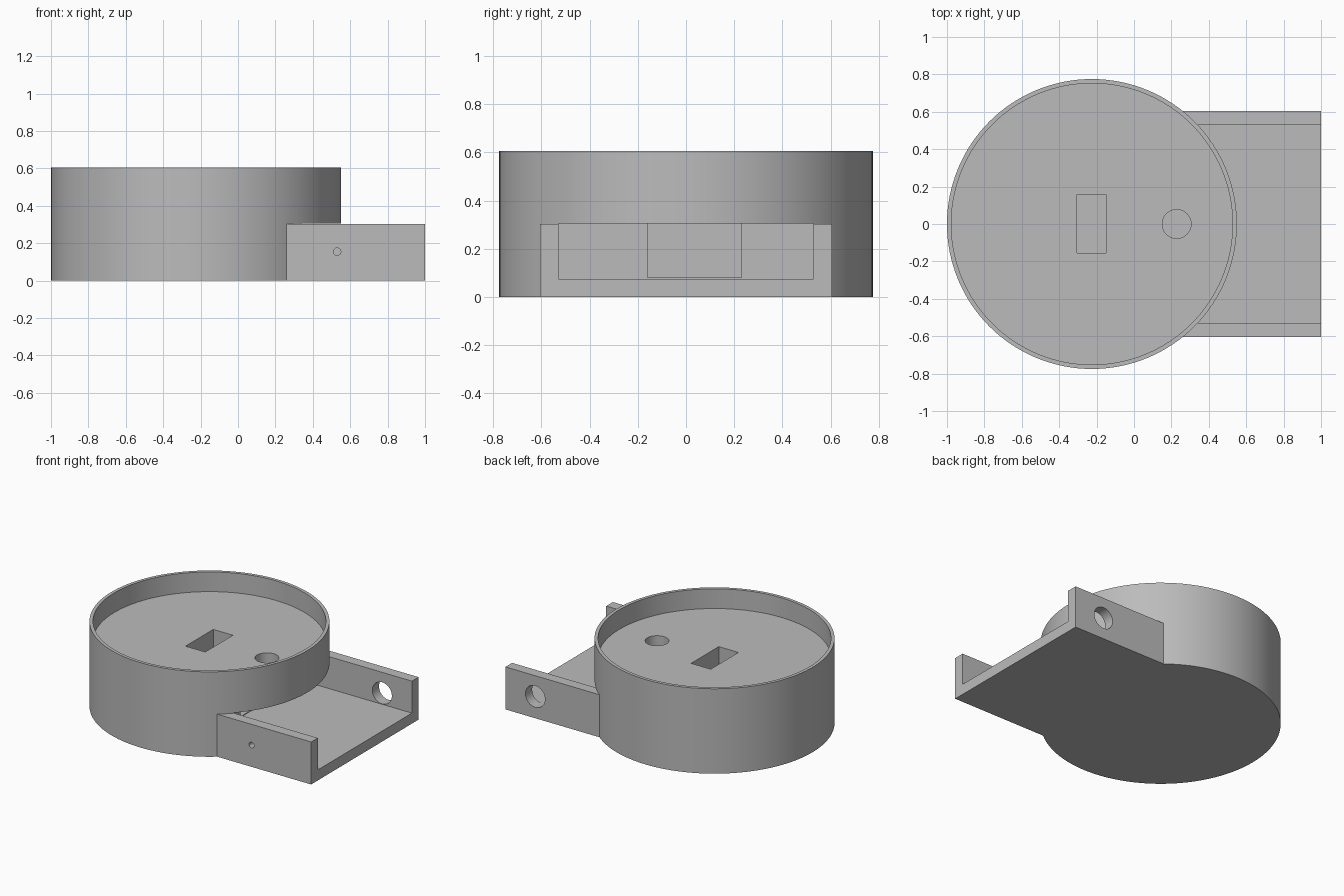
import bpy
import math

cube = bpy.data.objects.get("Cube")
if cube:
    bpy.data.objects.remove(cube, do_unlink=True)

# Single plain grey
grey = bpy.data.materials.new("plain grey")
grey.use_nodes = True
colour = (0.5, 0.5, 0.5, 1)
grey.diffuse_color = colour
grey.node_tree.nodes["Principled BSDF"].inputs["Base Color"].default_value = colour


def box(name, x, y, z):
    """Box spanning the given (low, high) ranges."""
    spans = (x, y, z)
    bpy.ops.mesh.primitive_cube_add(size=1, location=[sum(s) / 2 for s in spans])
    ob = bpy.context.object
    ob.name = name
    ob.scale = [s[1] - s[0] for s in spans]
    bpy.ops.object.transform_apply(location=True, rotation=True, scale=True)
    return ob


def rod(name, radius, length, centre, sides, lying=False):
    """Cylinder standing along z, or lying along y."""
    bpy.ops.mesh.primitive_cylinder_add(
        vertices=sides, radius=radius, depth=length, location=centre,
        rotation=(math.pi / 2 if lying else 0, 0, 0))
    ob = bpy.context.object
    ob.name = name
    bpy.ops.object.transform_apply(location=True, rotation=True, scale=True)
    return ob


def combine(body, tool, operation):
    """Apply a boolean to the body and discard the tool."""
    bpy.context.view_layer.objects.active = body
    mod = body.modifiers.new(operation, 'BOOLEAN')
    mod.object = tool
    mod.operation = operation
    mod.solver = 'EXACT'
    bpy.ops.object.modifier_apply(modifier=mod.name)
    bpy.data.objects.remove(tool, do_unlink=True)


CX, R, H = -0.225, 0.775, 0.605      # drum centre, radius, height
DECK = 0.465                         # floor of the top recess
TRAY = 0.303                         # tray wall height

# Round drum joined to the side tray
body = rod("drum_with_tray", R, H, (CX, 0, H / 2), 128)
combine(body, box("tray", (0, 1), (-0.605, 0.605), (0, TRAY)), 'UNION')

cutters = [
    # Shallow recess in the top of the drum
    rod("recess", R - 0.023, 0.4, (CX, 0, DECK + 0.2), 128),
    # Tray channel running under the drum, and the pocket behind it
    box("channel", (0.13, 1.1), (-0.53, 0.53), (0.075, 0.306)),
    box("pocket", (-0.32, 0.2), (-0.16, 0.23), (0.08, 0.305)),
    # Openings in the deck
    box("slot", (-0.305, -0.15), (-0.155, 0.157), (0.2, 0.55)),
    rod("round_hole", 0.077, 0.35, (0.228, 0, 0.375), 48),
    # Holes through the tray walls
    rod("small_wall_hole", 0.02, 0.2, (0.53, -0.57, 0.155), 24, lying=True),
    rod("large_wall_hole", 0.077, 0.2, (0.765, 0.57, 0.155), 48, lying=True),
]
# Open the tray above its walls outside the drum
for cutter in cutters:
    combine(body, cutter, 'DIFFERENCE')

body.data.materials.clear()
body.data.materials.append(grey)
for face in body.data.polygons:
    face.material_index = 0

bpy.ops.object.select_all(action='DESELECT')
body.select_set(True)
bpy.context.view_layer.objects.active = body
bpy.ops.object.shade_smooth_by_angle(angle=math.radians(30))
